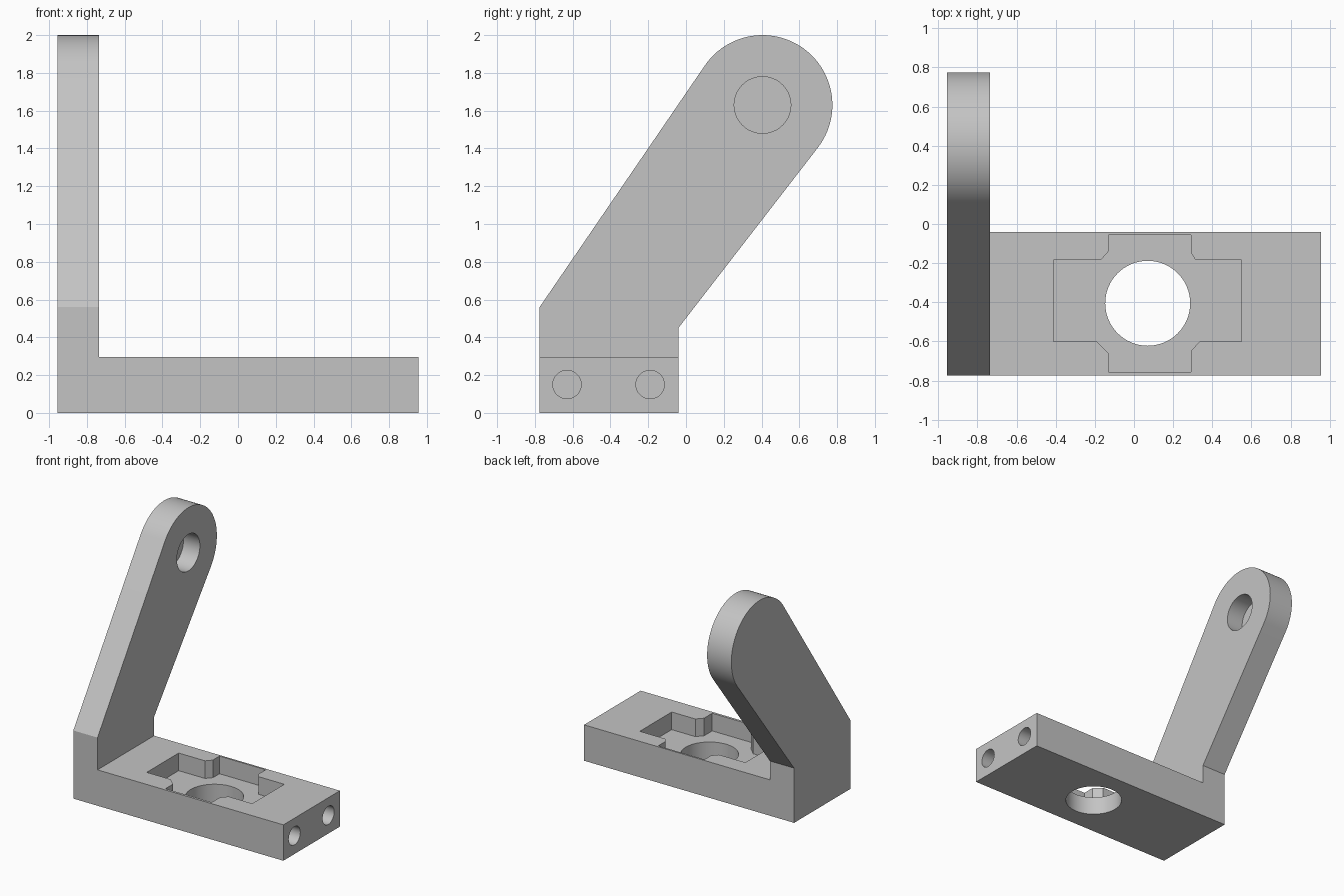
import bpy, bmesh, math
from mathutils import Vector

if "Cube" in bpy.data.objects:
    bpy.data.objects.remove(bpy.data.objects["Cube"], do_unlink=True)

grey = bpy.data.materials.new("plain grey")
grey.use_nodes = True
colour = (0.55, 0.55, 0.55, 1)
grey.diffuse_color = colour
grey.node_tree.nodes["Principled BSDF"].inputs["Base Color"].default_value = colour


def prism(name, points, direction):
    """Extrude a closed outline of 3D points along a direction."""
    bm = bmesh.new()
    face = bm.faces.new([bm.verts.new(p) for p in points])
    result = bmesh.ops.extrude_face_region(bm, geom=[face])
    top = [v for v in result["geom"] if isinstance(v, bmesh.types.BMVert)]
    bmesh.ops.translate(bm, verts=top, vec=Vector(direction))
    bmesh.ops.recalc_face_normals(bm, faces=bm.faces)
    mesh = bpy.data.meshes.new(name)
    bm.to_mesh(mesh)
    bm.free()
    mesh.materials.append(grey)
    obj = bpy.data.objects.new(name, mesh)
    bpy.context.collection.objects.link(obj)
    return obj


def arc(cx, cy, r, start, end, steps):
    angles = [math.radians(start + (end - start) * i / steps) for i in range(steps + 1)]
    return [(cx + r * math.cos(a), cy + r * math.sin(a)) for a in angles]


def circle(cx, cy, r):
    return arc(cx, cy, r, 0, 360, 64)[:-1]


def side(outline, x):
    return [(x, y, z) for y, z in outline]


def flat(outline, z):
    return [(x, y, z) for x, y in outline]


LEFT, RIGHT, FRONT, BACK = -0.955, 0.955, -0.775, -0.04
ARM_FACE, BASE_TOP = -0.735, 0.295
PIVOT = (0.405, 1.63)

# Slanted arm with rounded end, standing on the same footing as the base
arm_outline = [(FRONT, 0), (BACK, 0), (BACK, 0.45)]
arm_outline += arc(*PIVOT, 0.37, -37.7, 145.4, 48) + [(FRONT, 0.56)]
bracket = prism("bracket", side(arm_outline, LEFT), (ARM_FACE - LEFT, 0, 0))

# Base block
base_outline = [(FRONT, 0), (BACK, 0), (BACK, BASE_TOP), (FRONT, BASE_TOP)]
base = prism("base_block", side(base_outline, ARM_FACE), (RIGHT - ARM_FACE, 0, 0))

# Cross-shaped pocket with chamfered inner corners
pocket_outline = [
    (-0.41, -0.60), (-0.19, -0.60), (-0.13, -0.66), (-0.13, -0.755),
    (0.29, -0.755), (0.29, -0.65), (0.335, -0.60), (0.55, -0.60),
    (0.55, -0.185), (0.315, -0.185), (0.29, -0.145), (0.29, -0.055),
    (-0.13, -0.055), (-0.13, -0.14), (-0.17, -0.185), (-0.41, -0.185)]
cutters = [
    prism("pocket_cutter", flat(pocket_outline, BASE_TOP - 0.145), (0, 0, 0.3)),
    prism("bore_cutter", flat(circle(0.07, -0.405, 0.217), -0.1), (0, 0, 0.5)),
    # Blind pivot hole in the inner face of the arm
    prism("pivot_cutter", side(circle(*PIVOT, 0.15), ARM_FACE - 0.15), (0.3, 0, 0)),
]
# Blind screw holes in the end of the base
for y in (-0.63, -0.19):
    cutters.append(prism("screw_cutter", side(circle(y, 0.15, 0.075), RIGHT - 0.3), (0.5, 0, 0)))

# Join the solids and cut the openings
for tool, operation in [(base, "UNION")] + [(c, "DIFFERENCE") for c in cutters]:
    mod = bracket.modifiers.new(tool.name, "BOOLEAN")
    mod.operation, mod.solver, mod.object = operation, "EXACT", tool

bpy.context.view_layer.update()
graph = bpy.context.evaluated_depsgraph_get()
finished = bpy.data.meshes.new_from_object(bracket.evaluated_get(graph))
bracket.modifiers.clear()
bracket.data = finished
for tool in [base] + cutters:
    bpy.data.objects.remove(tool, do_unlink=True)

# Smooth the curved walls, keep the machined edges sharp
bpy.ops.object.select_all(action="DESELECT")
bracket.select_set(True)
bpy.context.view_layer.objects.active = bracket
bpy.ops.object.shade_smooth_by_angle(angle=math.radians(20))
